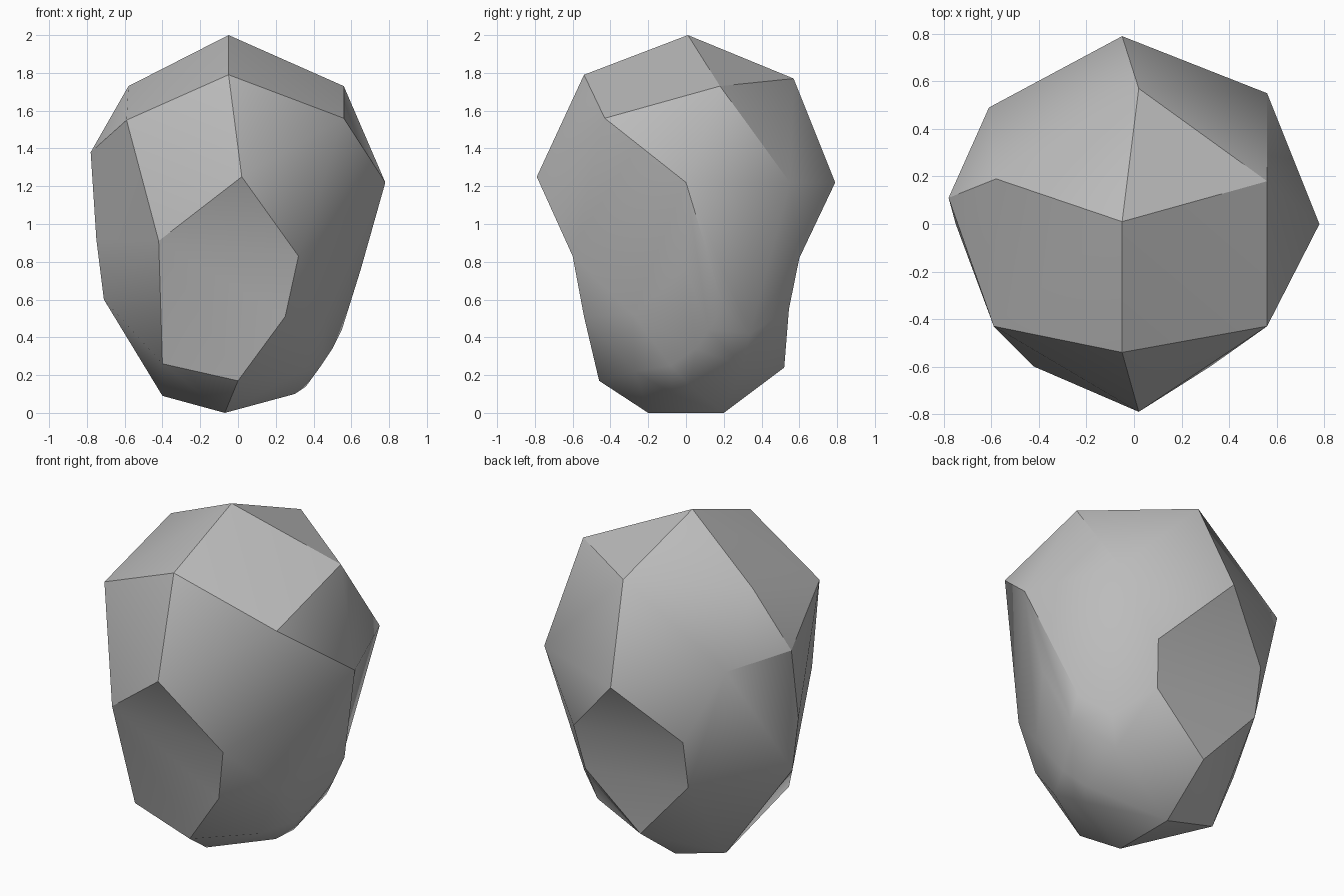
import bpy
import bmesh
import math
from mathutils import Vector

if "Cube" in bpy.data.objects:
    bpy.data.objects.remove(bpy.data.objects["Cube"])

# Corner points of the faceted boulder, grouped by region
CROWN = [(-.05, .01, 2), (.56, .18, 1.73), (.02, .57, 1.77), (-.58, .19, 1.73),
         (-.59, -.43, 1.55), (-.05, -.54, 1.79), (.56, -.43, 1.56)]
WAIST = [(.02, -.79, 1.25), (.78, 0, 1.22), (.56, .55, 1.22), (-.05, .79, 1.22),
         (-.61, .49, 1.35), (-.78, .11, 1.38), (-.75, 0, .92), (-.71, 0, .60)]
BASE = [(0, -.46, .17), (-.40, -.41, .26), (-.06, .52, .24),
        (-.40, .19, .09), (-.07, -.20, 0), (-.07, .20, 0)]
# Rounded bulge on the lower right
BULGE = [(.65, 0, .76), (.57, .20, .56), (.55, .12, .44), (.50, .05, .34),
         (.44, -.08, .25), (.36, .02, .14), (.30, -.07, .10), (.34, -.27, .22)]
# Hollowed corners under the front and back points
HOLLOW = [(-.42, -.60, .91), (.32, -.60, .83), (.33, .60, .82), (-.40, .60, .91)]
HOLLOW_LOW = [(.25, -.54, .51), (.29, .545, .55), (-.40, .55, .62)]
HOLLOW_SIDE = [(.46, -.28, .52), (.44, .34, .42), (.38, .30, .25)]

# Boulder body: skin the corners with the hollow ones pushed out, then pull them in
bm = bmesh.new()
final = {}
for group, push_x, push_y in ((CROWN, 0, 0), (WAIST, 0, 0), (BASE, 0, 0), (BULGE, 0, 0),
                              (HOLLOW, 0, .12), (HOLLOW_LOW, 0, .10),
                              (HOLLOW_SIDE, .04, .05)):
    for p in group:
        x, y, z = p
        v = bm.verts.new((x + math.copysign(push_x, x), y + math.copysign(push_y, y), z))
        final[v] = Vector(p)
bmesh.ops.convex_hull(bm, input=bm.verts[:])
for v, p in final.items():
    v.co = p
loose = [v for v in bm.verts if not v.link_faces]
bmesh.ops.delete(bm, geom=loose, context='VERTS')
bmesh.ops.recalc_face_normals(bm, faces=bm.faces[:])

mesh = bpy.data.meshes.new("boulder")
bm.to_mesh(mesh)
bm.free()
boulder = bpy.data.objects.new("boulder", mesh)
bpy.context.collection.objects.link(boulder)

# Stone colour
stone = bpy.data.materials.new("stone_grey")
stone.diffuse_color = (.5, .5, .5, 1)
stone.use_nodes = True
stone.node_tree.nodes["Principled BSDF"].inputs["Base Color"].default_value = stone.diffuse_color
mesh.materials.append(stone)

# Soft shading with crisp ridges
bpy.context.view_layer.objects.active = boulder
boulder.select_set(True)
bpy.ops.object.shade_smooth_by_angle(angle=math.radians(30))
